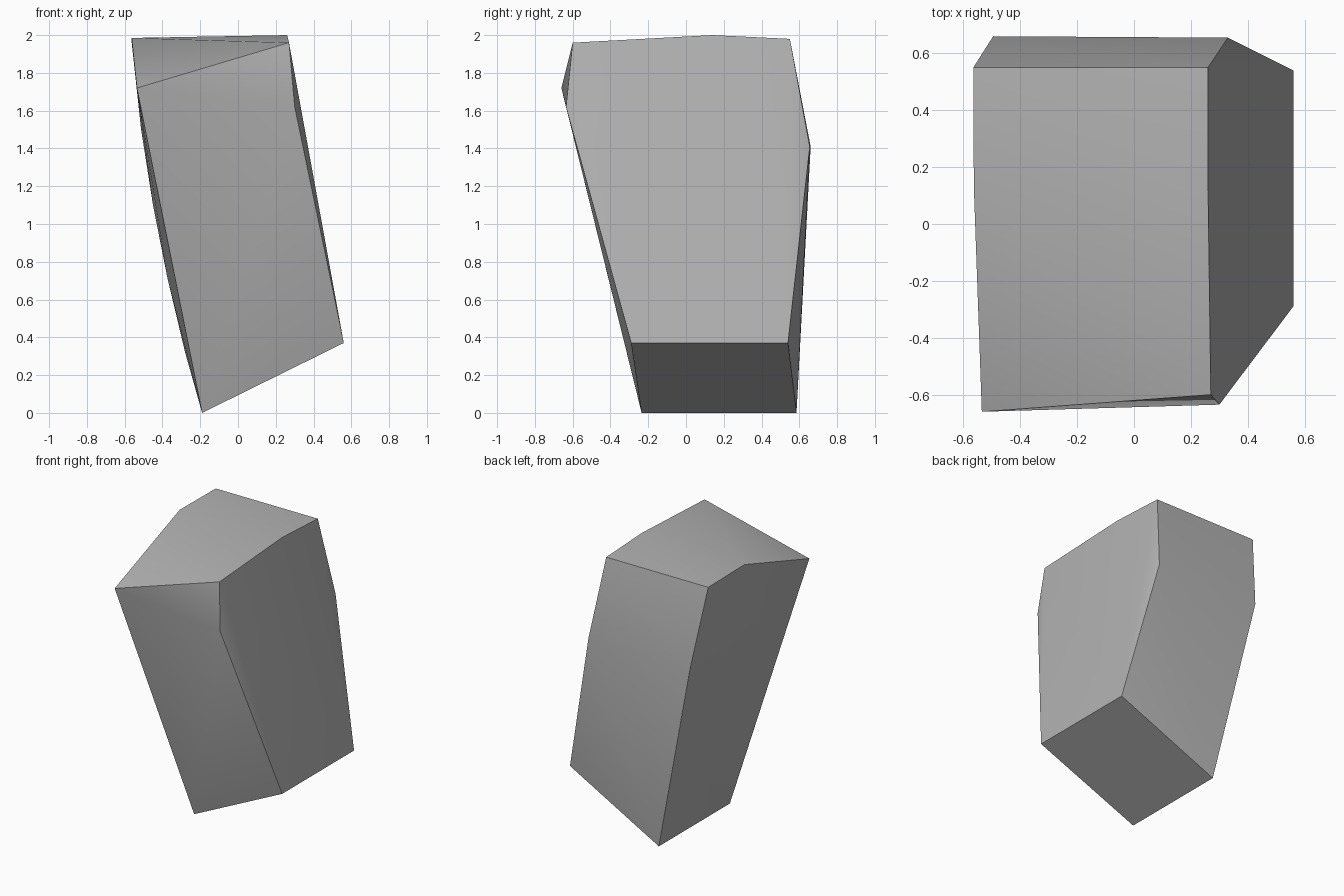
import bpy
import bmesh
from math import radians

cube = bpy.data.objects.get("Cube")
if cube:
    bpy.data.objects.remove(cube, do_unlink=True)


def flat_material(name, colour):
    mat = bpy.data.materials.new(name)
    mat.use_nodes = True
    mat.diffuse_color = colour
    mat.node_tree.nodes["Principled BSDF"].inputs["Base Color"].default_value = colour
    return mat


def convex_block(name, points, mat):
    """Wrap the corner points in a clean convex shell."""
    bm = bmesh.new()
    for p in points:
        bm.verts.new(p)
    hull = bmesh.ops.convex_hull(bm, input=bm.verts[:])
    spare = {v for v in hull["geom_interior"] + hull["geom_unused"]
             if isinstance(v, bmesh.types.BMVert)}
    bmesh.ops.delete(bm, geom=list(spare), context="VERTS")
    bmesh.ops.dissolve_limit(bm, angle_limit=radians(0.5),
                             verts=bm.verts[:], edges=bm.edges[:])
    bmesh.ops.recalc_face_normals(bm, faces=bm.faces[:])
    mesh = bpy.data.meshes.new(name)
    bm.to_mesh(mesh)
    bm.free()
    mesh.materials.append(mat)
    obj = bpy.data.objects.new(name, mesh)
    bpy.context.collection.objects.link(obj)
    return obj


# Outline of the +x side, from the bottom front corner round to the bottom back
plus_side = [(0.56, -0.29, 0.37), (0.30, -0.635, 1.62), (0.27, -0.60, 1.96),
             (0.26, 0.14, 2.0), (0.26, 0.55, 1.98), (0.33, 0.655, 1.41),
             (0.56, 0.54, 0.37)]

# Outline of the -x side, in the same order
minus_side = [(-0.19, -0.235, 0.0), (-0.535, -0.66, 1.72), (-0.563, 0.13, 1.985),
              (-0.565, 0.55, 1.98), (-0.495, 0.66, 1.41), (-0.19, 0.585, 0.0)]

# Gentle bulge down the middle of the -x side
bulge = [(x, 0.13, z) for x, z in
         [(-0.28, 0.32), (-0.375, 0.72), (-0.45, 1.1), (-0.513, 1.5)]]

stone = convex_block("stone_block", plus_side + minus_side + bulge,
                     flat_material("stone grey", (0.45, 0.45, 0.45, 1.0)))

# Soft shading across the shallow creases, sharp at the main edges
bpy.ops.object.select_all(action="DESELECT")
stone.select_set(True)
bpy.context.view_layer.objects.active = stone
bpy.ops.object.shade_smooth_by_angle(angle=radians(30))
